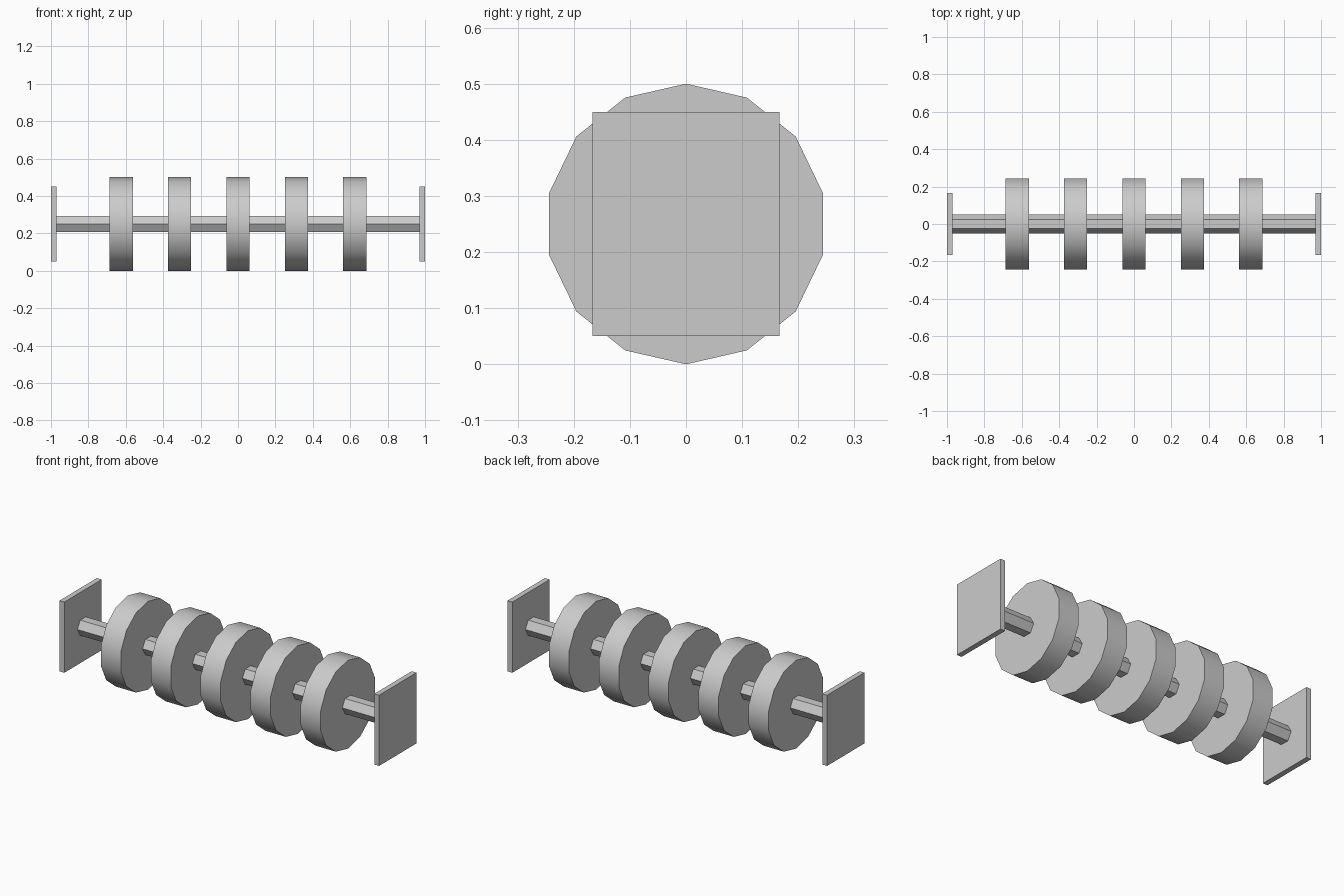
import bpy
import math

cube = bpy.data.objects.get("Cube")
if cube:
    bpy.data.objects.remove(cube, do_unlink=True)

AXIS_Z = 0.25

grey = bpy.data.materials.new("light_grey")
grey.use_nodes = True
colour = (0.6, 0.6, 0.6, 1)
grey.diffuse_color = colour
grey.node_tree.nodes["Principled BSDF"].inputs["Base Color"].default_value = colour


def finish(name):
    obj = bpy.context.object
    obj.name = name
    obj.data.materials.append(grey)
    return obj


def x_cylinder(name, x, radius, length, sides, roll):
    """Prism lying along x, rolled about its own axis."""
    bpy.ops.mesh.primitive_cylinder_add(
        vertices=sides, radius=radius, depth=length,
        location=(x, 0, AXIS_Z), rotation=(0, math.pi / 2, 0))
    obj = finish(name)
    # the first corner starts level with +y; roll sets where it ends up
    obj.rotation_euler = (0, math.pi / 2, 0)
    for v in obj.data.vertices:
        px, py = v.co.x, v.co.y
        v.co.x = px * math.cos(roll) - py * math.sin(roll)
        v.co.y = px * math.sin(roll) + py * math.cos(roll)
    return obj


# Hexagonal shaft with corners at front and back
x_cylinder("shaft", 0, 0.05, 1.96, 6, 0)

# Five evenly spaced wheels, each with a corner at the top
for i in range(5):
    x_cylinder(f"wheel_{i + 1}", (i - 2) * 0.3125, 0.25, 0.125, 14, math.pi / 2)
    bpy.ops.object.shade_smooth_by_angle(angle=math.radians(40))

# Upright end plates
for side, name in ((-1, "right_end_plate"), (1, "left_end_plate")):
    bpy.ops.mesh.primitive_cube_add(size=1, location=(side * 0.985, 0, AXIS_Z))
    plate = finish(name)
    plate.scale = (0.03, 0.334, 0.4)
